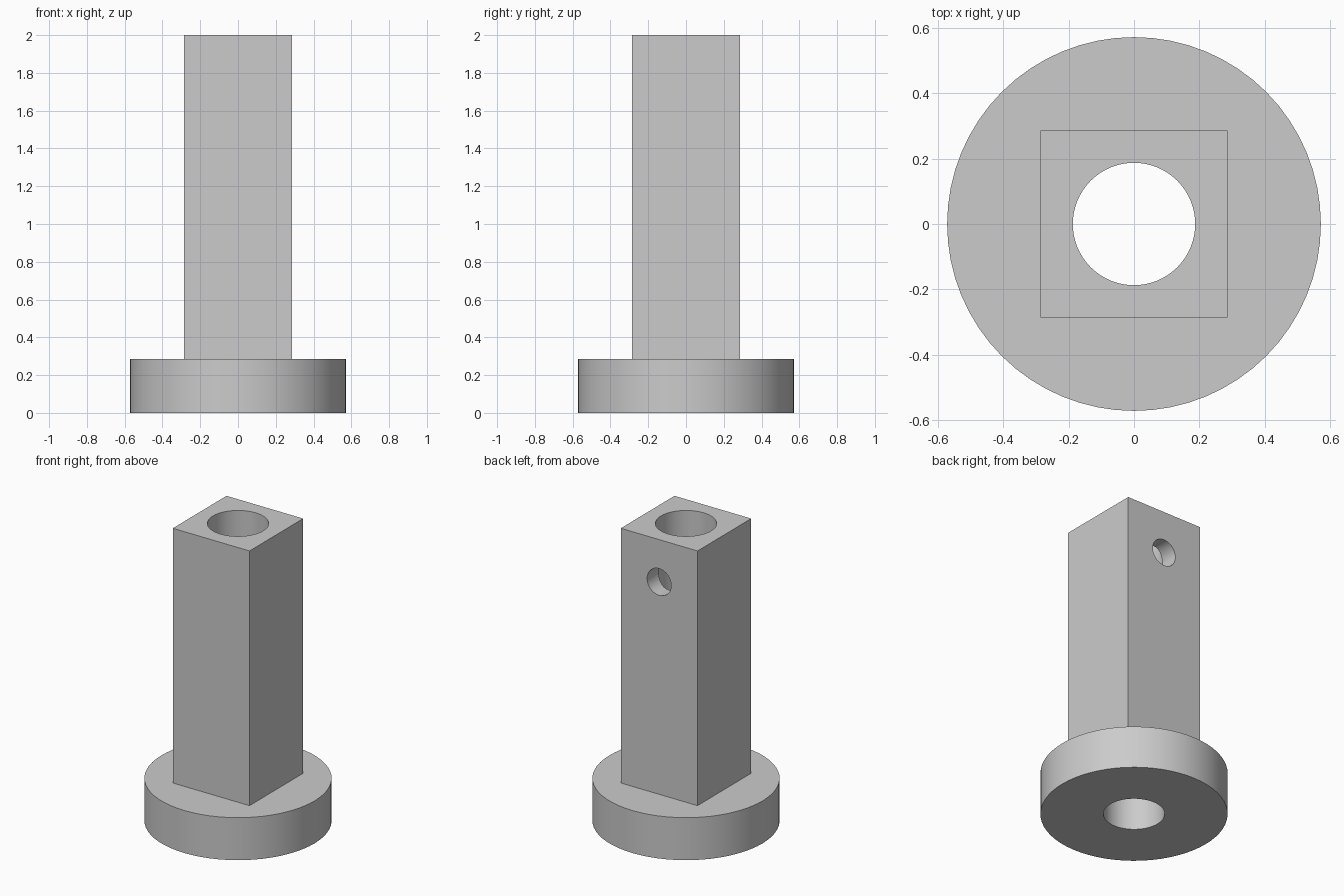
import bpy
import math

if "Cube" in bpy.data.objects:
    bpy.data.objects.remove(bpy.data.objects["Cube"], do_unlink=True)

BASE_R, BASE_H = 0.571, 0.286
POST_W, TOP = 0.571, 2.0
BORE_R, PIN_R, PIN_Z = 0.187, 0.09, 1.715

grey = bpy.data.materials.new("light_grey")
grey.use_nodes = True
colour = (0.6, 0.6, 0.6, 1)
grey.diffuse_color = colour
grey.node_tree.nodes["Principled BSDF"].inputs["Base Color"].default_value = colour


def cylinder(name, radius, depth, location, rotation=(0, 0, 0), sides=64):
    bpy.ops.mesh.primitive_cylinder_add(vertices=sides, radius=radius, depth=depth,
                                        location=location, rotation=rotation)
    obj = bpy.context.object
    obj.name = name
    obj.data.materials.append(grey)
    return obj


def combine(target, tool, operation):
    """Apply a boolean and discard the tool object."""
    mod = target.modifiers.new(operation.title(), 'BOOLEAN')
    mod.operation, mod.solver, mod.object = operation, 'EXACT', tool
    bpy.context.view_layer.objects.active = target
    bpy.ops.object.modifier_apply(modifier=mod.name)
    bpy.data.objects.remove(tool, do_unlink=True)


# Round foot
body = cylinder("flanged_post", BASE_R, BASE_H, (0, 0, BASE_H / 2))

# Square post, sunk into the foot so the two merge into one solid
sunk = BASE_H / 2
bpy.ops.mesh.primitive_cube_add(size=1, location=(0, 0, (TOP + sunk) / 2))
post = bpy.context.object
post.scale = (POST_W, POST_W, TOP - sunk)
post.data.materials.append(grey)
bpy.ops.object.transform_apply(location=False, rotation=False, scale=True)
combine(body, post, 'UNION')

# Vertical bore through the whole part
combine(body, cylinder("bore_cutter", BORE_R, TOP * 2, (0, 0, TOP / 2)), 'DIFFERENCE')

# Small pin hole through the back wall only, into the bore
pin = cylinder("pin_cutter", PIN_R, 0.5, (0, 0.3, PIN_Z), (math.pi / 2, 0, 0), 32)
combine(body, pin, 'DIFFERENCE')

# Smooth round walls with crisp edges
bpy.ops.object.select_all(action='DESELECT')
body.select_set(True)
bpy.context.view_layer.objects.active = body
bpy.ops.object.shade_smooth_by_angle(angle=math.radians(30))
